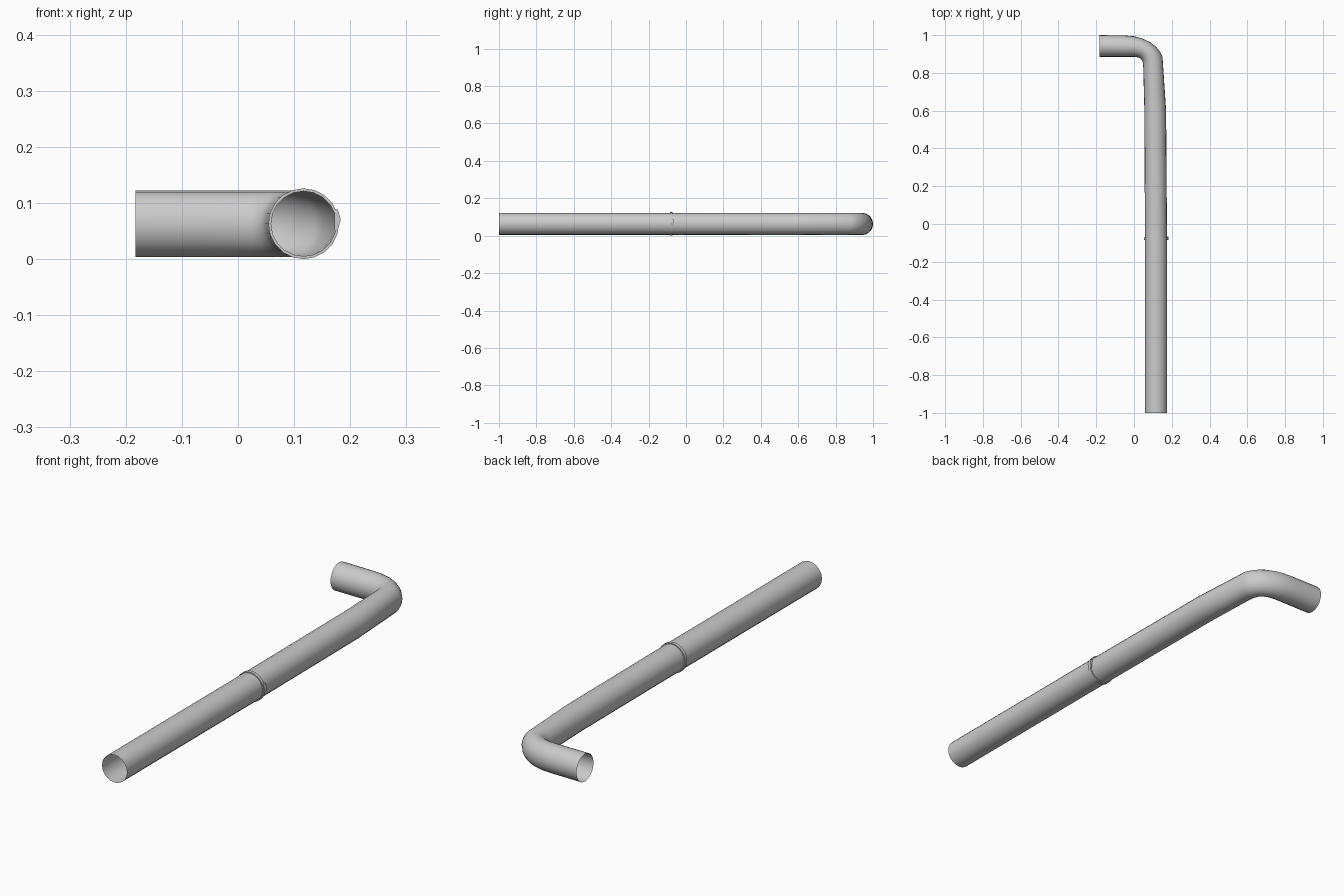
import bpy, bmesh, math
from mathutils import Vector

if "Cube" in bpy.data.objects:
    bpy.data.objects.remove(bpy.data.objects["Cube"])

SIDES = 20
CZ = 0.063      # height of the pipe axis
R = 0.059       # pipe radius


def finish(bm, name, angle=40):
    bmesh.ops.recalc_face_normals(bm, faces=bm.faces[:])
    me = bpy.data.meshes.new(name)
    bm.to_mesh(me)
    bm.free()
    ob = bpy.data.objects.new(name, me)
    bpy.context.collection.objects.link(ob)
    bpy.ops.object.select_all(action='DESELECT')
    ob.select_set(True)
    bpy.context.view_layer.objects.active = ob
    bpy.ops.object.shade_smooth_by_angle(angle=math.radians(angle))
    return ob


def loft(name, sections, closed=False):
    """Skin rings; each section is (outer xy, inner xy, half height)."""
    bm = bmesh.new()
    rings = []
    for outer, inner, h in sections:
        o, i = Vector((*outer, CZ)), Vector((*inner, CZ))
        mid, half = (o + i) / 2, (o - i) / 2
        rings.append([bm.verts.new(mid + half * math.cos(a) + Vector((0, 0, h * math.sin(a))))
                      for a in (2 * math.pi * k / SIDES for k in range(SIDES))])
    pairs = list(zip(rings, rings[1:])) + ([(rings[-1], rings[0])] if closed else [])
    for a, b in pairs:
        for k in range(SIDES):
            n = (k + 1) % SIDES
            bm.faces.new((a[k], a[n], b[n], b[k]))
    return finish(bm, name)


# Straight lower pipe, open at the front
loft("lower_pipe", [((0.176, -1.0), (0.058, -1.0), R),
                    ((0.176, -0.075), (0.058, -0.075), R)])

# Upper pipe: slight lean, then the elbow to an open end
loft("upper_pipe", [((0.175, -0.08), (0.058, -0.08), R),
                    ((0.170, 0.60), (0.055, 0.60), R),
                    ((0.151, 0.885), (0.049, 0.83), R),
                    ((0.138, 0.912), (0.047, 0.852), R),
                    ((0.115, 0.940), (0.043, 0.866), R),
                    ((0.085, 0.963), (0.036, 0.875), R),
                    ((0.045, 0.982), (0.022, 0.882), R),
                    ((0.0, 0.994), (-0.004, 0.885), R),
                    ((-0.05, 0.998), (-0.05, 0.885), R),
                    ((-0.183, 1.0), (-0.183, 0.885), R)])

# Collar around the joint
cx = 0.117
loft("joint_collar", [((cx + r, y), (cx - r, y), r)
                      for r, y in ((0.058, -0.086), (0.063, -0.086),
                                   (0.063, -0.072), (0.058, -0.072))], closed=True)

# Small clasp on the outside of the collar
bm = bmesh.new()
profile = [(0.172, 0.052), (0.178, 0.052), (0.183, 0.070), (0.178, 0.088), (0.172, 0.088)]
face = bm.faces.new([bm.verts.new((x, -0.084, z)) for x, z in profile])
ext = bmesh.ops.extrude_face_region(bm, geom=[face])
bmesh.ops.translate(bm, vec=(0, 0.018, 0),
                    verts=[v for v in ext["geom"] if isinstance(v, bmesh.types.BMVert)])
finish(bm, "collar_clasp", 10)
